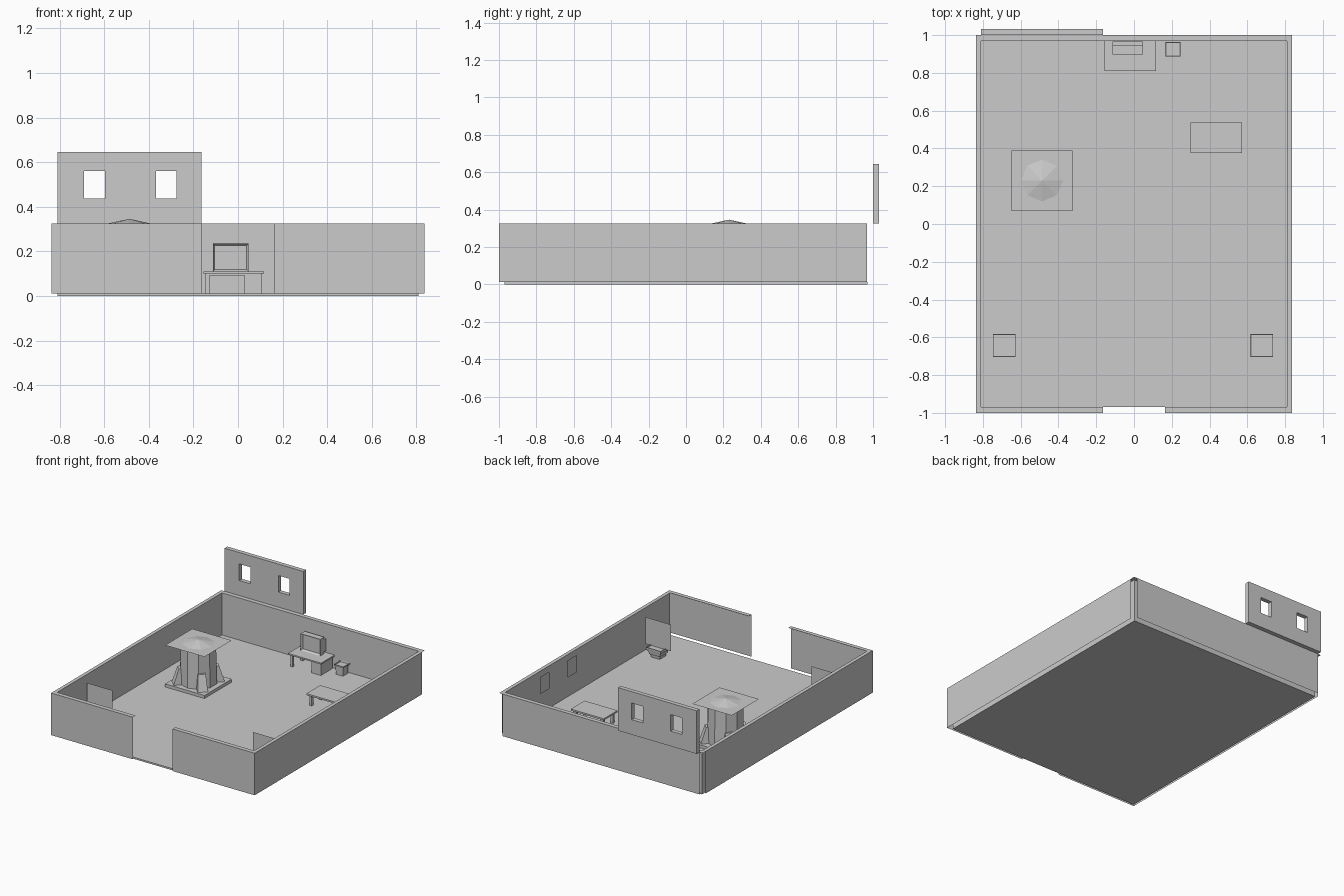
import bpy, bmesh, math
from mathutils import Matrix, Vector

if "Cube" in bpy.data.objects:
    bpy.data.objects.remove(bpy.data.objects["Cube"])


def finish(name, bm):
    me = bpy.data.meshes.new(name)
    bm.to_mesh(me)
    bm.free()
    ob = bpy.data.objects.new(name, me)
    bpy.context.collection.objects.link(ob)
    return ob


def add_box(bm, x0, x1, y0, y1, z0, z1, taper=1.0, skip=()):
    """Box with optional narrower foot and omitted sides."""
    cx, cy = (x0 + x1) / 2, (y0 + y1) / 2
    v = []
    for z, s in ((z0, taper), (z1, 1)):
        for x, y in ((x0, y0), (x1, y0), (x1, y1), (x0, y1)):
            v.append(bm.verts.new((cx + (x - cx) * s, cy + (y - cy) * s, z)))
    sides = {"-z": (3, 2, 1, 0), "+z": (4, 5, 6, 7), "-y": (0, 1, 5, 4),
             "+x": (1, 2, 6, 5), "+y": (2, 3, 7, 6), "-x": (3, 0, 4, 7)}
    return {k: bm.faces.new([v[i] for i in f]) for k, f in sides.items() if k not in skip}


def boxes(name, items, **kw):
    bm = bmesh.new()
    for b in items:
        add_box(bm, *b, **kw)
    return finish(name, bm)


def sheet(name, place, us, zs, holes=()):
    """Flat upright panel cut into cells, leaving out the window cells."""
    bm = bmesh.new()
    grid = [[bm.verts.new(place(u, z)) for z in zs] for u in us]
    for i in range(len(us) - 1):
        for j in range(len(zs) - 1):
            if (i, j) not in holes:
                bm.faces.new((grid[i][j], grid[i + 1][j], grid[i + 1][j + 1], grid[i][j + 1]))
    return finish(name, bm)


F, T = 0.012, 0.325          # floor top, wall top
W, I, B = 0.837, 0.81, 0.968  # outer x, inner x, inner y

# floor
boxes("floor", [(-I, I, -0.97, 0.97, 0, F)])

# side walls: outer and inner skins with a top cap
boxes("left_wall", [(-W, -I, -1, B, F, T)], skip=("-z", "+y", "-y"))
boxes("right_wall_shell", [(I, W, -1, B, F, T)], skip=("-z", "+y", "-y", "-x"))
sheet("right_wall_windows", lambda u, z: (I, u, z),
      [-0.97, 0.13, 0.228, 0.453, 0.55, B], [F, 0.157, 0.278, T], {(1, 1), (3, 1)})

# front walls either side of the entrance
boxes("front_walls", [(-W, -0.163, -1, -B, F, T), (0.163, W, -1, -B, F, T)],
      skip=("-z", "+y", "+x", "-x"))

# back wall with its overhanging cap
boxes("back_wall", [(-I, I, B, 1, F, T)], skip=("-z", "+z", "+x", "-x"))
sheet("back_wall_cap", lambda u, y: (u, y, T), [-W, W], [B, 1])

# raised back panel with two windows
up = sheet("upper_panel", lambda u, z: (u, 1, z),
           [-I, -0.69, -0.597, -0.367, -0.275, -0.163], [T, 0.437, 0.56, 0.645],
           {(1, 1), (3, 1)})
sol = up.modifiers.new("thickness", "SOLIDIFY")
sol.thickness, sol.offset = 1 - B, -1

# tree: plinth, trunk, buttress roots, canopy sheet and crown
TX, TY = -0.487, 0.23
boxes("tree_plinth", [(TX - 0.162, TX + 0.162, TY - 0.16, TY + 0.16, F, 0.035)])
bm = bmesh.new()
bmesh.ops.create_cone(bm, segments=10, radius1=0.13, radius2=0.125, depth=0.285, cap_ends=True,
                      matrix=Matrix.Translation((TX, TY, 0.1775)))
finish("tree_trunk", bm)
bm = bmesh.new()
for k in range(4):
    start = len(bm.verts)
    add_box(bm, 0.10, 0.175, -0.035, 0.035, 0.035, 0.15)
    bm.verts.ensure_lookup_table()
    for v in bm.verts[start:]:
        if v.co.z > 0.1:                 # lean the root top into the trunk
            v.co.y *= 0.75
            if v.co.x > 0.15:
                v.co.x = 0.138
        v.co = Matrix.Rotation(math.pi / 4 + k * math.pi / 2, 3, "Z") @ v.co + Vector((TX, TY, 0))
finish("tree_roots", bm)
sheet("tree_canopy", lambda u, y: (u, y, 0.322),
      [TX - 0.162, TX + 0.162], [TY - 0.16, TY + 0.16])
bm = bmesh.new()
bmesh.ops.create_cone(bm, segments=8, radius1=0.115, radius2=0, depth=0.025, cap_ends=False,
                      matrix=Matrix.Translation((TX, TY, 0.3335)))
finish("tree_crown", bm)

# desk with two legs and a drawer block
boxes("desk_top", [(-0.155, 0.117, 0.81, 0.968, 0.10, 0.111)])
boxes("desk_legs", [(-0.145, -0.127, y, y + 0.018, F, 0.10) for y in (0.822, 0.942)])
boxes("desk_apron", [(-0.127, 0.03, 0.826, 0.955, 0.092, 0.10)])
boxes("desk_drawers", [(0.03, 0.107, 0.82, 0.96, F, 0.10)])

# monitor with a stepped-in screen
bm = bmesh.new()
f = add_box(bm, -0.113, 0.047, 0.897, 0.945, 0.111, 0.235)
bmesh.ops.inset_region(bm, faces=[f["-y"]], thickness=0.017, depth=0)
bmesh.ops.inset_region(bm, faces=[f["-y"]], thickness=0.012, depth=-0.015)
finish("monitor", bm)
boxes("monitor_back", [(-0.113, 0.047, 0.945, 0.966, 0.125, 0.215)])


def tub(name, x, y, r, tiers):
    """Square tub of stacked tapering tiers: (half-width, z0, z1)."""
    bm = bmesh.new()
    for i, (h, z0, z1) in enumerate(tiers):
        f = add_box(bm, x - h, x + h, y - h, y + h, z0, z1, taper=0.93)
    bmesh.ops.inset_region(bm, faces=[f["+z"]], thickness=r, depth=0)
    bmesh.ops.translate(bm, verts=f["+z"].verts[:], vec=(0, 0, -0.01))
    finish(name, bm)


# waste bin beside the desk
tub("waste_bin", 0.207, 0.925, 0.009, [(0.031, F, 0.075), (0.039, 0.075, 0.088)])

# corner planters, each with a flat upright plant card
for side, x in (("left", -0.687), ("right", 0.677)):
    tub(side + "_planter", x, -0.643, 0.006,
        [(0.038, F, 0.036), (0.049, 0.036, 0.062), (0.06, 0.062, 0.088)])
    sheet(side + "_plant", lambda u, z: (u, -0.643, z), [x - 0.105, x + 0.105], [0.078, 0.276])

# low table
boxes("table_top", [(0.30, 0.572, 0.375, 0.537, 0.088, 0.10)])
boxes("table_legs", [(x, x + 0.02, y, y + 0.02, F, 0.088)
                     for x in (0.315, 0.537) for y in (0.388, 0.504)])
